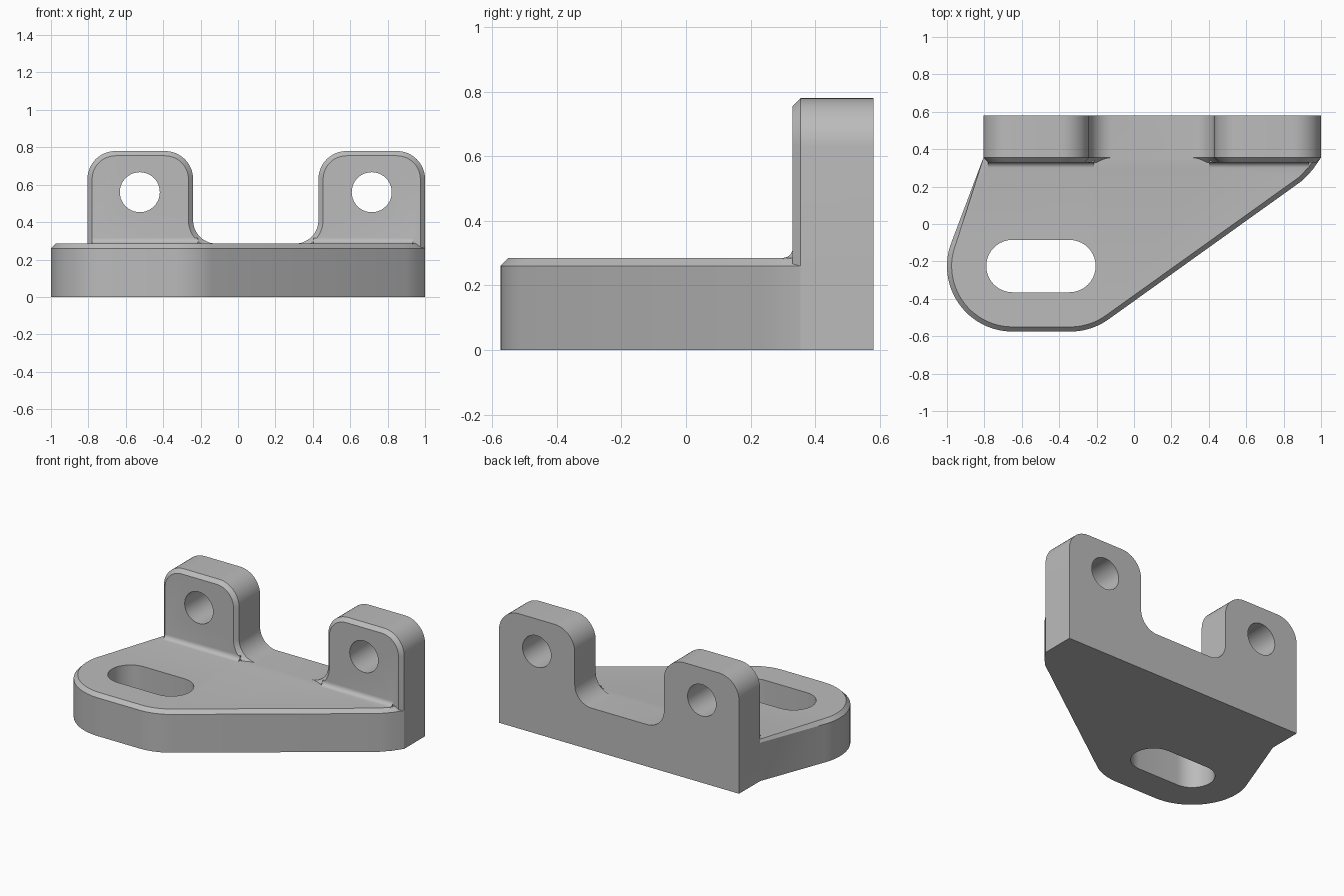
import bpy, bmesh
from math import sin, cos, radians
from mathutils import Vector

cube = bpy.data.objects.get("Cube")
if cube:
    bpy.data.objects.remove(cube, do_unlink=True)

grey = bpy.data.materials.new("plain grey")
grey.use_nodes = True
grey.diffuse_color = (0.5, 0.5, 0.5, 1)
grey.node_tree.nodes["Principled BSDF"].inputs["Base Color"].default_value = grey.diffuse_color

CHAMFER = 0.025
FLOOR = 0.285
FRONT, BACK = 0.33, 0.58


def arc(cx, cy, r, start, end, n=12):
    angles = [radians(start + (end - start) * i / n) for i in range(n + 1)]
    return [(cx + r * cos(a), cy + r * sin(a)) for a in angles]


def prism(name, outline, axis, lo, hi, bevel_rule=None):
    """Extrude a 2D outline along an axis and chamfer the edges picked by the rule."""
    place = {"x": lambda p, d: (d, p[0], p[1]),
             "y": lambda p, d: (p[0], d, p[1]),
             "z": lambda p, d: (p[0], p[1], d)}[axis]
    bm = bmesh.new()
    face = bm.faces.new([bm.verts.new(place(p, lo)) for p in outline])
    made = bmesh.ops.extrude_face_region(bm, geom=[face], use_keep_orig=True)
    shift = Vector(place((0, 0), hi - lo))
    bmesh.ops.translate(bm, vec=shift, verts=[g for g in made["geom"] if isinstance(g, bmesh.types.BMVert)])
    bmesh.ops.recalc_face_normals(bm, faces=bm.faces[:])
    if bevel_rule:
        edges = [e for e in bm.edges if all(bevel_rule(v.co) for v in e.verts)]
        bmesh.ops.bevel(bm, geom=edges, offset=CHAMFER, offset_type="OFFSET",
                        segments=1, profile=0.5, affect="EDGES", clamp_overlap=False)
    mesh = bpy.data.meshes.new(name)
    bm.to_mesh(mesh)
    bm.free()
    mesh.materials.append(grey)
    obj = bpy.data.objects.new(name, mesh)
    bpy.context.scene.collection.objects.link(obj)
    return obj


def combine(target, tool, operation):
    mod = target.modifiers.new("combine", "BOOLEAN")
    mod.operation = operation
    mod.solver = "EXACT"
    mod.object = tool
    bpy.context.view_layer.objects.active = target
    bpy.ops.object.modifier_apply(modifier=mod.name)
    bpy.data.objects.remove(tool, do_unlink=True)


# Base plate: rounded front end, slanted sides, chamfered top edge
plate_outline = [(-0.805, BACK), (-0.805, 0.355)]
plate_outline += arc(-0.65, -0.225, 0.35, 158, 270, 24)
plate_outline += arc(-0.34, -0.225, 0.35, 270, 305.6, 10)
plate_outline += [(0.90, 0.232), (0.955, 0.29), (1, 0.355), (1, BACK)]
bracket = prism("mounting_bracket", plate_outline, "z", 0, FLOOR,
                lambda co: co.z > 0.2 and co.y < 0.4)

# Back wall: two rounded lugs with a filleted gap between them
wall_outline = [(-0.805, 0.1), (1, 0.1)]
wall_outline += arc(0.85, 0.63, 0.15, 0, 90) + arc(0.58, 0.63, 0.15, 90, 180)
wall_outline += arc(0.305, 0.41, 0.125, 0, -90)
wall_outline += [(0.2, 0.27), (0, 0.27)]
wall_outline += arc(-0.115, 0.41, 0.125, 270, 180)
wall_outline += arc(-0.39, 0.63, 0.15, 0, 90) + arc(-0.655, 0.63, 0.15, 90, 180)
combine(bracket, prism("back_wall", wall_outline, "y", FRONT, BACK,
                       lambda co: co.y < FRONT + 0.01), "UNION")

# Small fillets where the lugs meet the plate
r = 0.03
fillet_outline = [(FRONT + 0.02, FLOOR - 0.02), (FRONT + 0.02, FLOOR + r)]
fillet_outline += arc(FRONT - r, FLOOR + r, r, 0, -90, 6) + [(FRONT - r, FLOOR - 0.02)]
for lo, hi in ((-0.78, -0.215), (0.405, 0.935)):
    combine(bracket, prism("lug_fillet", fillet_outline, "x", lo, hi), "UNION")

# Slot through the plate and bolt holes through the lugs
slot = arc(-0.65, -0.225, 0.14, 90, 270, 20) + arc(-0.345, -0.225, 0.14, -90, 90, 20)
combine(bracket, prism("slot_cutter", slot, "z", -0.1, 0.5), "DIFFERENCE")
for x in (-0.525, 0.715):
    hole = arc(x, 0.56, 0.107, 0, 360, 40)[:-1]
    combine(bracket, prism("hole_cutter", hole, "y", 0.2, 0.7), "DIFFERENCE")

# Smooth rounded surfaces, crisp edges
bpy.ops.object.select_all(action="DESELECT")
bracket.select_set(True)
bpy.context.view_layer.objects.active = bracket
bpy.ops.object.shade_smooth_by_angle(angle=radians(25))
